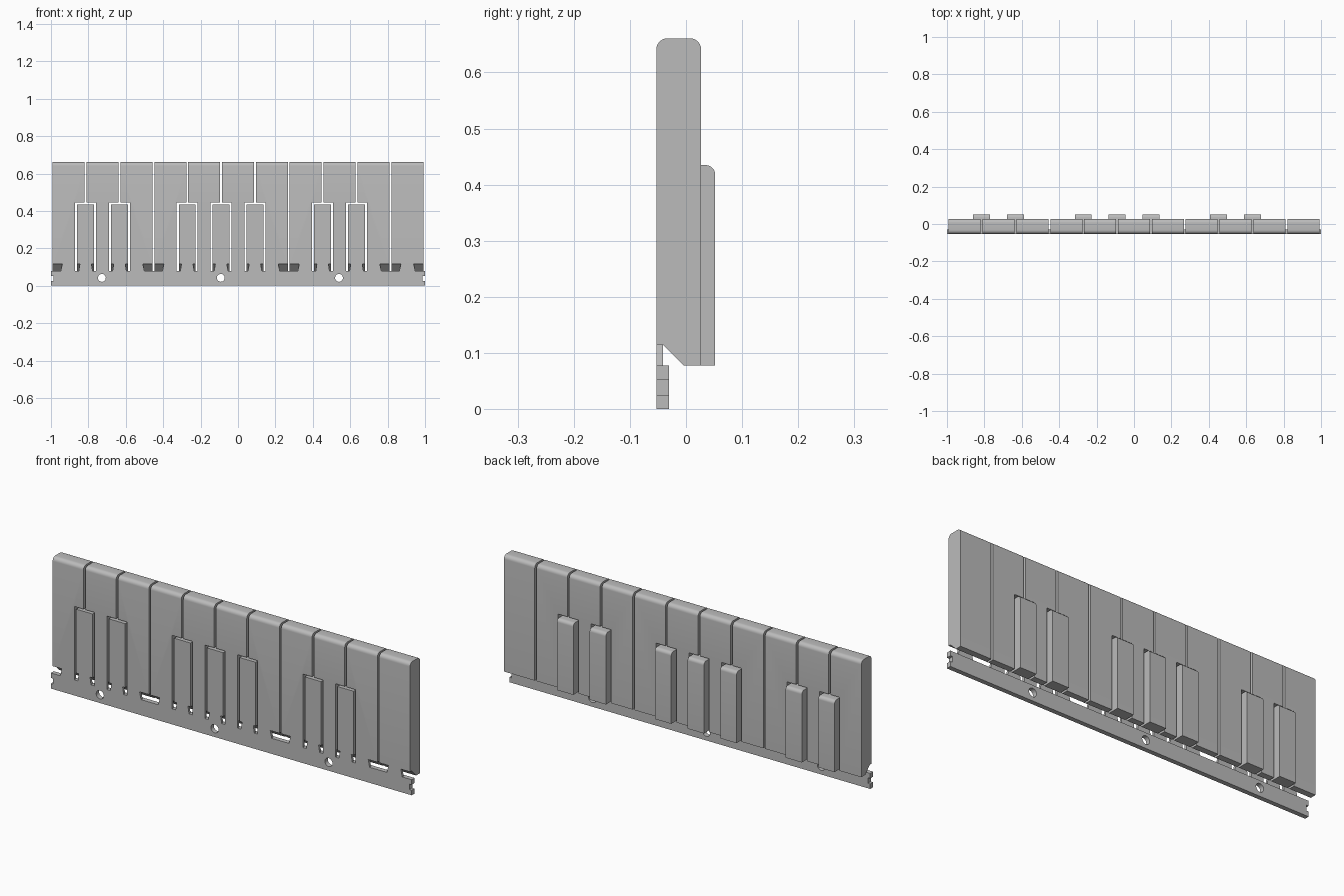
import bpy, bmesh
from math import cos, sin, pi, radians
from mathutils import Matrix

cube = bpy.data.objects.get("Cube")
if cube:
    bpy.data.objects.remove(cube, do_unlink=True)

grey = bpy.data.materials.new("plain_grey")
grey.use_nodes = True
colour = (0.5, 0.5, 0.5, 1)
grey.diffuse_color = colour
grey.node_tree.nodes["Principled BSDF"].inputs["Base Color"].default_value = colour

PITCH, GAP = 0.181, 0.01
FRONT, WHITE_BACK, BLACK_BACK = -0.053, 0.027, 0.052
BASE, HINGE = 0.078, 0.115          # strip top, hinge top
SLOT, BLACK_HALF, TAB = 0.056, 0.045, 0.069
KEYS = 11
HAS_BLACK = {1, 2, 4, 5, 6, 8, 9}   # key joints that carry a raised key


def joint(i):
    return (i - KEYS / 2) * PITCH


def finish(name, bm):
    bmesh.ops.recalc_face_normals(bm, faces=bm.faces)
    mesh = bpy.data.meshes.new(name)
    bm.to_mesh(mesh)
    bm.free()
    obj = bpy.data.objects.new(name, mesh)
    bpy.context.collection.objects.link(obj)
    mesh.materials.append(grey)
    return obj


def prism(name, points, axis, lo, hi):
    """Extrude a profile: (y, z) points along x, or (x, z) points along y."""
    bm = bmesh.new()
    place = (lambda p: (lo, *p)) if axis == "x" else (lambda p: (p[0], lo, p[1]))
    face = bm.faces.new([bm.verts.new(place(p)) for p in points])
    moved = bmesh.ops.extrude_face_region(bm, geom=[face])["geom"]
    shift = (hi - lo, 0, 0) if axis == "x" else (0, hi - lo, 0)
    bmesh.ops.translate(bm, vec=shift,
                        verts=[v for v in moved if isinstance(v, bmesh.types.BMVert)])
    return finish(name, bm)


def arc(cy, cz, r, start, steps=6):
    angles = [start + pi / 2 * k / steps for k in range(steps + 1)]
    return [(cy + r * cos(a), cz + r * sin(a)) for a in angles]


def cut(obj, cutter):
    mod = obj.modifiers.new("cut", "BOOLEAN")
    mod.operation, mod.solver, mod.object = "DIFFERENCE", "EXACT", cutter
    bpy.context.view_layer.objects.active = obj
    bpy.ops.object.modifier_apply(modifier=mod.name)
    bpy.data.objects.remove(cutter, do_unlink=True)


def smooth(obj):
    bpy.ops.object.select_all(action="DESELECT")
    obj.select_set(True)
    bpy.context.view_layer.objects.active = obj
    bpy.ops.object.shade_smooth_by_angle(angle=radians(30))


def tab(name, left, right, flare_left, flare_right):
    """Thin flexible hinge, widening towards the strip on its free sides."""
    prism(name, [(left - flare_left, BASE), (right + flare_right, BASE),
                 (right, HINGE), (left, HINGE)], "y", FRONT, -0.041)


# Shared key foot: bevelled underside behind the hinge
foot = [(FRONT, HINGE), (-0.041, HINGE), (-0.004, BASE)]

# Wide keys, with notches where the raised keys pass through
TOP, R = 0.661, 0.02
white_profile = (foot + [(WHITE_BACK, BASE)]
                 + arc(WHITE_BACK - R, TOP - R, R, 0)
                 + arc(FRONT + R, TOP - R, R, pi / 2))
for i in range(KEYS):
    left, right = joint(i), joint(i + 1)
    key = prism(f"wide_key_{i + 1}", white_profile, "x", left + GAP / 2, right - GAP / 2)
    for j in (i, i + 1):
        if j in HAS_BLACK:
            x = joint(j)
            cut(key, prism("slot_cutter", [(x - SLOT, 0), (x + SLOT, 0),
                                           (x + SLOT, 0.446), (x - SLOT, 0.446)],
                           "y", -0.2, 0.2))
    smooth(key)
    on_left, on_right = i in HAS_BLACK, i + 1 in HAS_BLACK
    if on_left:
        a = left + SLOT
    elif on_right:
        a = right - SLOT - TAB
    else:
        a = (left + right - TAB) / 2
    tab(f"wide_key_hinge_{i + 1}", a, a + TAB,
        0 if on_left else 0.008, 0 if on_right else 0.008)

# Narrow raised keys
r = 0.017
black_profile = (foot + [(BLACK_BACK, BASE)]
                 + arc(BLACK_BACK - r, 0.435 - r, r, 0) + [(FRONT, 0.435)])
for j in sorted(HAS_BLACK):
    x = joint(j)
    smooth(prism(f"raised_key_{j}", black_profile, "x", x - BLACK_HALF, x + BLACK_HALF))
    tab(f"raised_key_hinge_{j}", x - 0.031, x + 0.031, 0.006, 0.006)

# Mounting strip with notched ends and screw holes
half_outline = [(1, 0), (1, 0.025), (0.987, 0.025), (0.987, 0.053), (1, 0.053), (1, BASE)]
outline = half_outline + [(-x, z) for x, z in reversed(half_outline)]
strip = prism("mounting_strip", outline, "y", FRONT, -0.03)
for x in (-0.728, -0.092, 0.54):
    bm = bmesh.new()
    bmesh.ops.create_cone(bm, cap_ends=True, segments=32, radius1=0.021, radius2=0.021,
                          depth=0.3, matrix=Matrix.Translation((x, 0, 0.042))
                          @ Matrix.Rotation(pi / 2, 4, "X"))
    cut(strip, finish("hole_cutter", bm))
smooth(strip)
